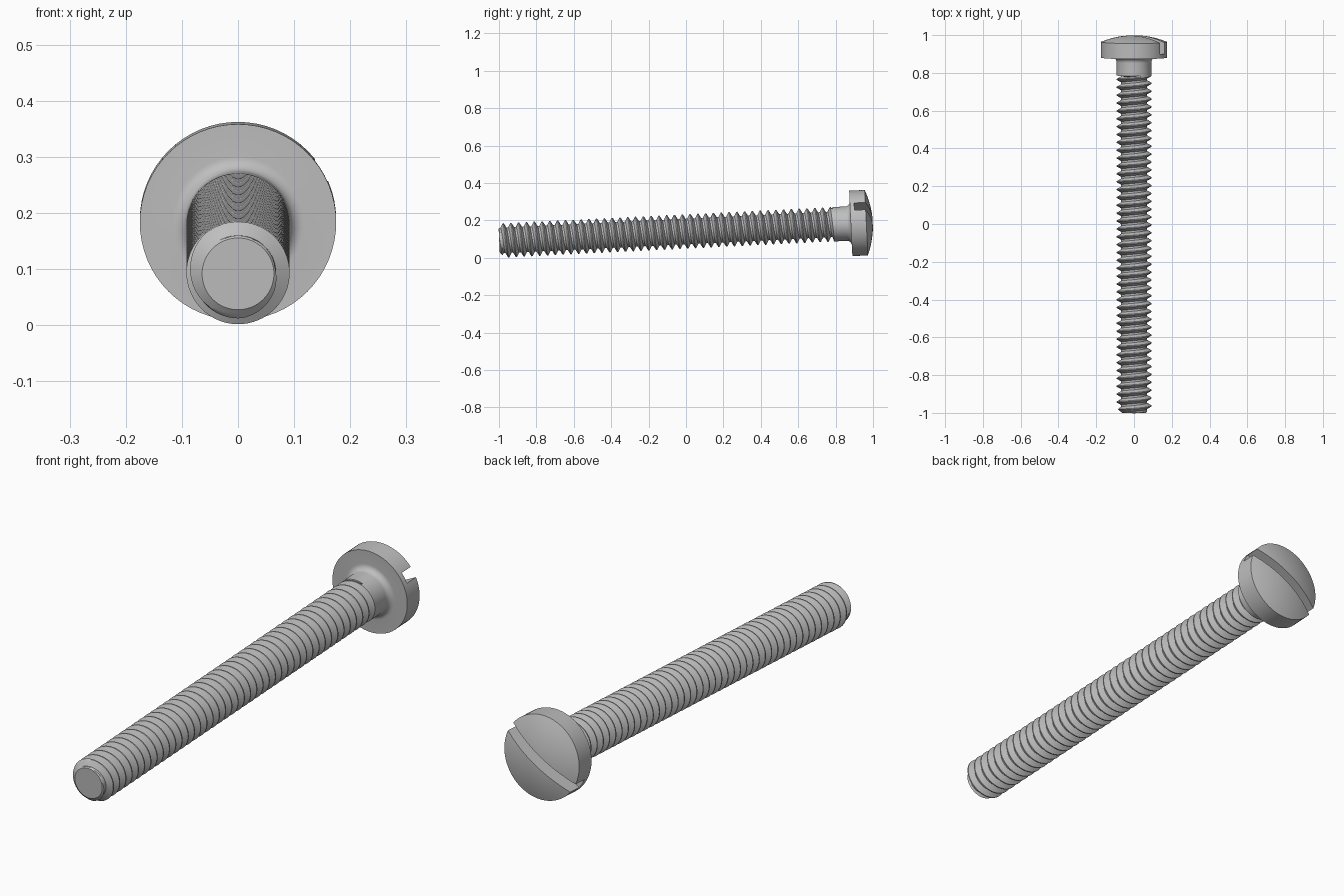
import bpy, bmesh, math
from mathutils import Matrix

if "Cube" in bpy.data.objects:
    bpy.data.objects.remove(bpy.data.objects["Cube"], do_unlink=True)

SEGS = 64
CREST, ROOT, TIP = 0.092, 0.068, 0.064
PITCH = 0.0417
START, SHOULDER = -1.0, 0.788
HEAD_R, UNDER, RIM, APEX = 0.175, 0.882, 0.965, 1.0
FILLET = 0.025

# The screw is made along local z, then laid along y with a slight tilt
LAY = Matrix.Translation((0, 0, 0.1405)) @ Matrix.Rotation(math.radians(2.8 - 90), 4, "X")

steel = bpy.data.materials.new("grey_steel")
steel.use_nodes = True
steel.diffuse_color = (0.52, 0.52, 0.52, 1)
steel.node_tree.nodes["Principled BSDF"].inputs["Base Color"].default_value = steel.diffuse_color


def make_object(name, bm):
    bmesh.ops.remove_doubles(bm, verts=bm.verts, dist=1e-5)
    bmesh.ops.holes_fill(bm, edges=[e for e in bm.edges if e.is_boundary], sides=0)
    bmesh.ops.recalc_face_normals(bm, faces=bm.faces)
    bm.transform(LAY)
    mesh = bpy.data.meshes.new(name)
    bm.to_mesh(mesh)
    bm.free()
    mesh.materials.append(steel)
    obj = bpy.data.objects.new(name, mesh)
    bpy.context.collection.objects.link(obj)
    return obj


def activate(obj):
    bpy.ops.object.select_all(action="DESELECT")
    obj.select_set(True)
    bpy.context.view_layer.objects.active = obj


def smooth(obj):
    activate(obj)
    bpy.ops.object.shade_smooth_by_angle(angle=math.radians(25))


def thread_shank():
    # One thread tooth: crest flat, flank, root flat, flank
    corners = [(0, CREST), (0.12, CREST), (0.44, ROOT), (0.68, ROOT), (1, CREST)]
    tooth = []
    for (p, r), (q, s) in zip(corners, corners[1:]):
        tooth += [(p, r), ((p + q) / 2, (r + s) / 2)]
    k = len(tooth)
    turns = math.ceil((SHOULDER - START) / PITCH) + 3

    bm = bmesh.new()
    rows = []
    for n in range(turns * k):
        offset, radius = tooth[n % k]
        row = []
        for a in range(SEGS):
            z = START + PITCH * (n // k - 1.2 + a / SEGS + offset)
            r = CREST if z >= SHOULDER else radius
            z = min(max(z, START), SHOULDER)
            r = min(r, TIP + 1.2 * (z - START))     # chamfered tip
            t = math.tau * a / SEGS
            row.append(bm.verts.new((r * math.cos(t), r * math.sin(t), z)))
        rows.append(row)
    # Each row joins the row one turn further on at the seam
    for n in range(len(rows) - k - 1):
        for a in range(SEGS):
            if a < SEGS - 1:
                lower, upper = rows[n][a + 1], rows[n + 1][a + 1]
            else:
                lower, upper = rows[n + k][0], rows[n + k + 1][0]
            bm.faces.new((rows[n][a], lower, upper, rows[n + 1][a]))
    loose = [v for v in bm.verts if not v.link_faces]
    bmesh.ops.delete(bm, geom=loose, context="VERTS")
    return make_object("threaded_shank", bm)


def head():
    # Plain neck, fillet, straight rim and shallow dome
    profile = [(0, SHOULDER), (CREST, SHOULDER)]
    for i in range(9):
        t = math.pi / 2 * i / 8
        profile.append((CREST + FILLET * (1 - math.cos(t)), UNDER - FILLET * (1 - math.sin(t))))
    profile.append((HEAD_R, UNDER))
    for i in range(10, -1, -1):
        f = i / 10
        profile.append((HEAD_R * f, APEX - (APEX - RIM) * f * f))
    bm = bmesh.new()
    verts = [bm.verts.new((r, 0, z)) for r, z in profile]
    edges = [bm.edges.new(pair) for pair in zip(verts, verts[1:])]
    bmesh.ops.spin(bm, geom=verts + edges, cent=(0, 0, 0), axis=(0, 0, 1),
                   angle=math.tau, steps=SEGS, use_merge=False)
    return make_object("neck_and_head", bm)


def cut_slot(target):
    # Straight driver slot across the dome
    bm = bmesh.new()
    bmesh.ops.create_cube(bm, size=1, matrix=Matrix.Rotation(math.radians(-31), 4, "Z")
                          @ Matrix.Translation((0, 0, 1.005))
                          @ Matrix.Diagonal((0.5, 0.045, 0.2, 1)))
    cutter = make_object("slot_cutter", bm)
    cutter.hide_render = True
    mod = target.modifiers.new("slot", "BOOLEAN")
    mod.operation = "DIFFERENCE"
    mod.solver = "EXACT"
    mod.object = cutter
    activate(target)
    bpy.ops.object.modifier_apply(modifier=mod.name)
    bpy.data.objects.remove(cutter, do_unlink=True)


shank = thread_shank()
screw_head = head()
cut_slot(screw_head)
for part in (shank, screw_head):
    smooth(part)
